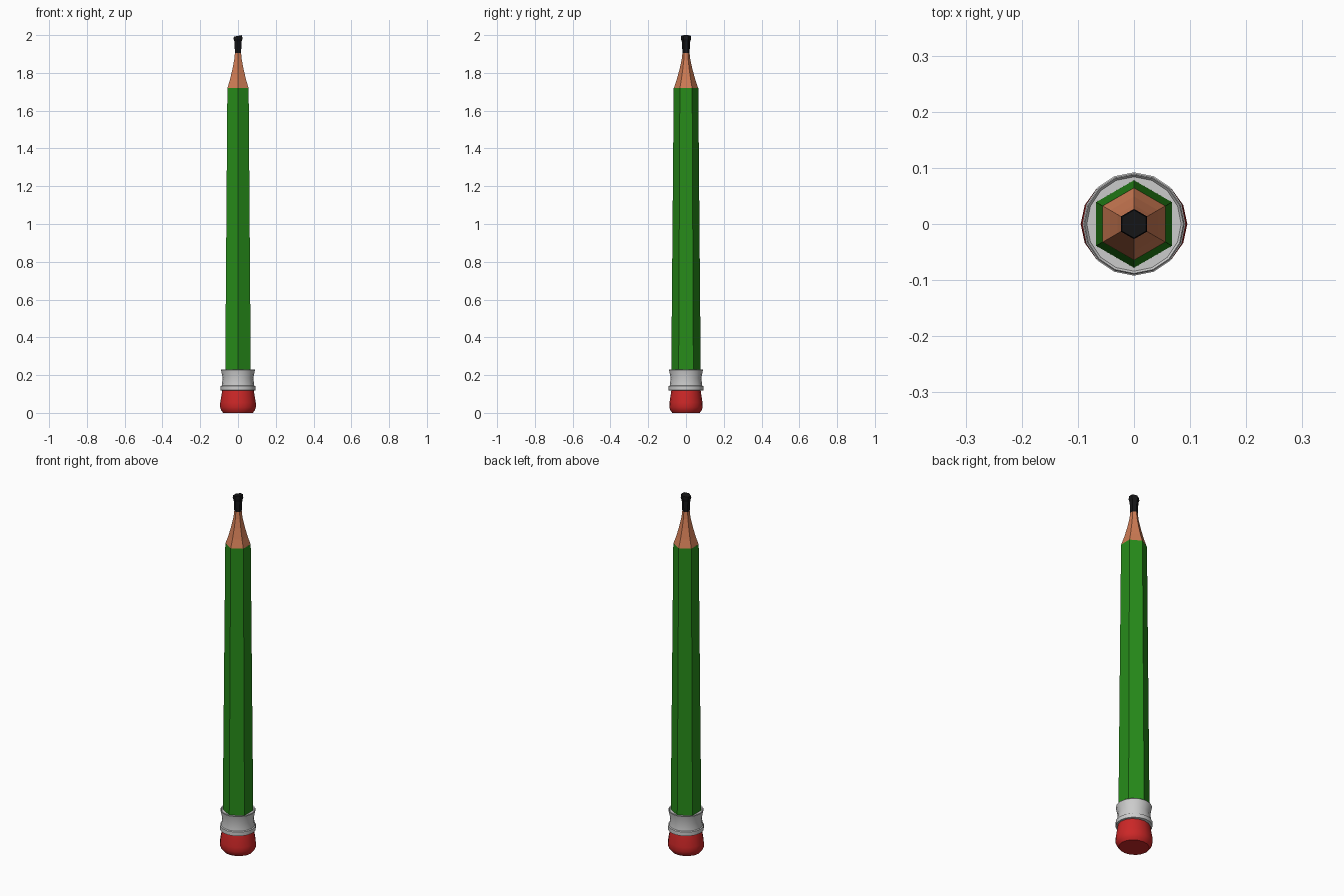
import bpy, bmesh, math

if "Cube" in bpy.data.objects:
    bpy.data.objects.remove(bpy.data.objects["Cube"])


def material(name, color):
    mat = bpy.data.materials.new(name)
    mat.diffuse_color = (*color, 1)
    mat.use_nodes = True
    mat.node_tree.nodes["Principled BSDF"].inputs["Base Color"].default_value = mat.diffuse_color
    return mat


def turned(name, sides, profile, mat=None, y_scale=1.0, tilt=0.0, smooth=None):
    """Stack rings of (radius, z) with a vertex on the y axis and cap both ends.
    tilt slopes the last ring along x."""
    bm = bmesh.new()
    rings = []
    for n, (r, z) in enumerate(profile):
        slope = tilt if n == len(profile) - 1 else 0.0
        ring = []
        for i in range(sides):
            a = math.pi / 2 + 2 * math.pi * i / sides
            x, y = r * math.cos(a), r * math.sin(a) * y_scale
            ring.append(bm.verts.new((x, y, z + slope * x)))
        rings.append(ring)
    for low, high in zip(rings, rings[1:]):
        for i in range(sides):
            j = (i + 1) % sides
            bm.faces.new((low[i], low[j], high[j], high[i]))
    bm.faces.new(rings[0][::-1])
    bm.faces.new(rings[-1])
    mesh = bpy.data.meshes.new(name)
    bm.to_mesh(mesh)
    bm.free()
    obj = bpy.data.objects.new(name, mesh)
    bpy.context.collection.objects.link(obj)
    if mat:
        mesh.materials.append(mat)
    if smooth:
        bpy.context.view_layer.objects.active = obj
        obj.select_set(True)
        bpy.ops.object.shade_smooth_by_angle(angle=math.radians(smooth))
        obj.select_set(False)
    return obj


green = material("green_paint", (0.02, 0.26, 0.01))
wood = material("bare_wood", (0.62, 0.2, 0.09))
black = material("graphite", (0.007, 0.007, 0.008))
red = material("red_rubber", (0.6, 0.02, 0.02))

# Eraser, bulging slightly towards its rounded bottom
turned("eraser", 16, [(0.078, 0.0), (0.088, 0.012), (0.095, 0.03), (0.094, 0.055),
                      (0.084, 0.115), (0.082, 0.125)], red, y_scale=0.93, smooth=30)

# Metal band with a raised bottom rib and flared top lip
turned("metal_band", 16, [(0.084, 0.118), (0.092, 0.12), (0.092, 0.142), (0.086, 0.145),
                          (0.081, 0.185), (0.09, 0.228), (0.088, 0.231), (0.084, 0.226)],
       smooth=30)

# Six-sided painted shaft, tapering towards the point
turned("shaft", 6, [(0.078, 0.215), (0.065, 1.72)], green)

# Sharpened wood with a concave taper
turned("sharpened_wood", 6, [(0.065, 1.718), (0.049, 1.765), (0.034, 1.82),
                             (0.023, 1.87), (0.018, 1.915)], wood)

# Lead, flaring to a blunt, slightly sloped end
turned("lead", 6, [(0.019, 1.905), (0.02, 1.93), (0.022, 1.965), (0.027, 1.98),
                   (0.025, 1.996)], black, tilt=0.18)
